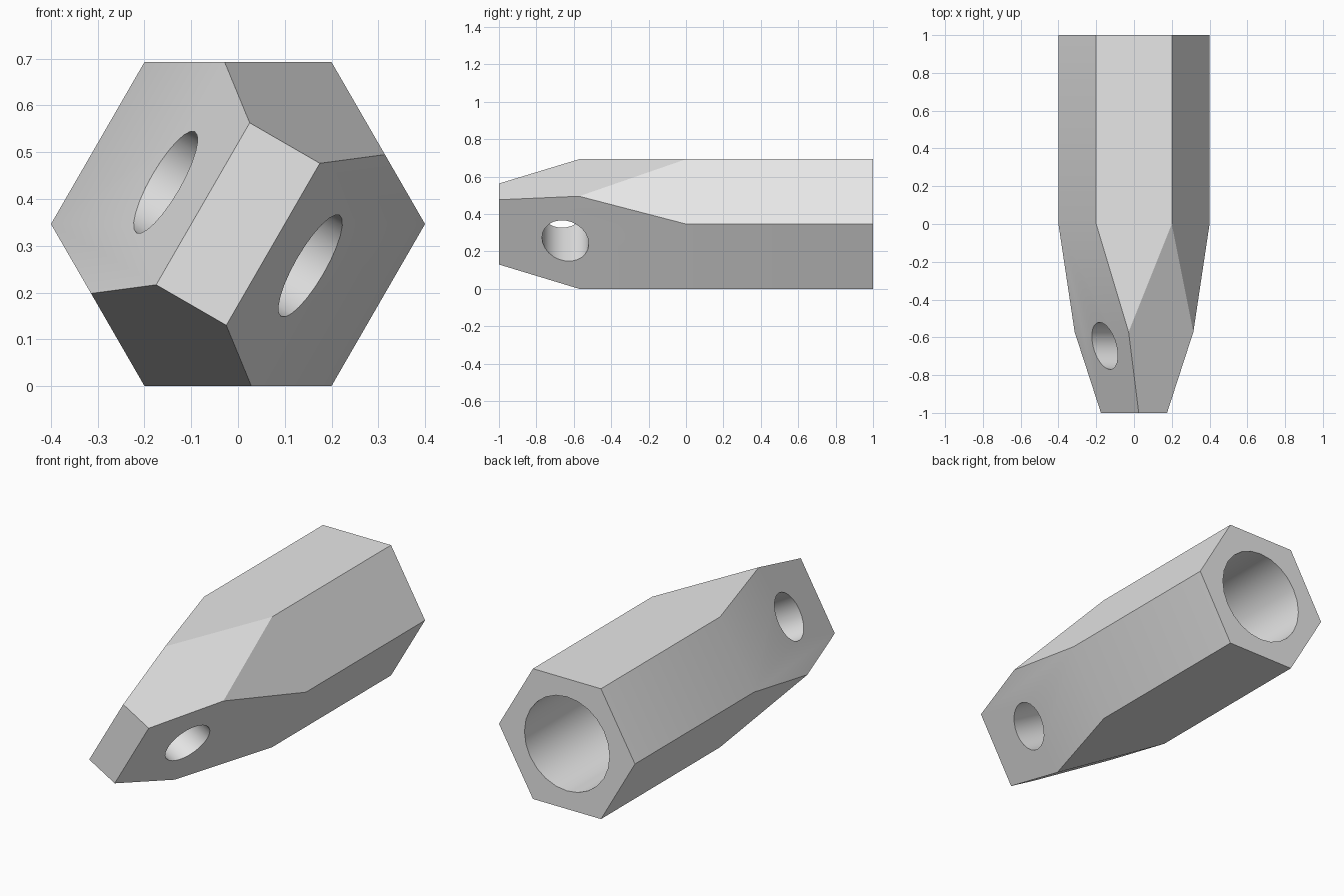
import bpy, bmesh
from math import sin, cos, pi, radians
from mathutils import Vector

if "Cube" in bpy.data.objects:
    bpy.data.objects.remove(bpy.data.objects["Cube"], do_unlink=True)

R = 0.4                      # hexagon corner radius
FLAT = R * cos(pi / 6)       # centre to hexagon flat
CENTRE = Vector((0, 0, FLAT))

grey = bpy.data.materials.new("plain grey")
grey.use_nodes = True
colour = (0.8, 0.8, 0.8, 1)
grey.diffuse_color = colour
grey.node_tree.nodes["Principled BSDF"].inputs["Base Color"].default_value = colour


def radial(degrees):
    """Unit vector across the bar, measured from +x towards +z."""
    a = radians(degrees)
    return Vector((cos(a), 0, sin(a)))


# Hexagonal bar along y
bm = bmesh.new()
ring = [bm.verts.new(CENTRE + radial(60 * i) * R + Vector((0, 1, 0))) for i in range(6)]
cap = bm.faces.new(ring)
ext = bmesh.ops.extrude_face_region(bm, geom=[cap], use_keep_orig=True)
bmesh.ops.translate(bm, vec=(0, -2, 0),
                    verts=[v for v in ext["geom"] if isinstance(v, bmesh.types.BMVert)])
bmesh.ops.recalc_face_normals(bm, faces=bm.faces[:])

# Four slanted cuts taper the front half: (direction, reach at y=0, reach at y=-1)
for angle, start, end in ((-30, FLAT, FLAT / 4), (150, FLAT, FLAT / 4),
                          (60, R, R / 2), (240, R, R / 2)):
    out = radial(angle)
    cut = bmesh.ops.bisect_plane(
        bm, geom=bm.verts[:] + bm.edges[:] + bm.faces[:], dist=1e-5,
        plane_co=CENTRE + out * start, plane_no=out - Vector((0, start - end, 0)),
        clear_outer=True)
    edges = [e for e in bm.edges if e.is_boundary]
    bmesh.ops.edgeloop_fill(bm, edges=edges)
bmesh.ops.recalc_face_normals(bm, faces=bm.faces[:])

mesh = bpy.data.meshes.new("hex_body")
bm.to_mesh(mesh)
bm.free()
body = bpy.data.objects.new("hex_body", mesh)
bpy.context.collection.objects.link(body)
mesh.materials.append(grey)


def drill(name, radius, depth, location, rotation):
    """Cut a round hole through the body."""
    bpy.ops.mesh.primitive_cylinder_add(vertices=24, radius=radius, depth=depth,
                                        location=location, rotation=rotation)
    cutter = bpy.context.object
    cutter.name = name
    cutter.hide_render = True
    cutter.data.materials.append(grey)
    bpy.ops.object.select_all(action='DESELECT')
    body.select_set(True)
    bpy.context.view_layer.objects.active = body
    mod = body.modifiers.new(name, 'BOOLEAN')
    mod.operation = 'DIFFERENCE'
    mod.solver = 'EXACT'
    mod.object = cutter
    bpy.ops.object.modifier_apply(modifier=mod.name)
    bpy.data.objects.remove(cutter, do_unlink=True)


# Rear socket (y from 0 to 1) and cross hole through the flattened tip
drill("socket_cutter", 0.25, 1.2, (0, 0.6, FLAT), (pi / 2, 0, 0))
drill("cross_hole_cutter", 0.125, 1.2, (0, -0.645, FLAT), (0, radians(120), 0))

bpy.ops.object.shade_smooth_by_angle(angle=radians(30))
